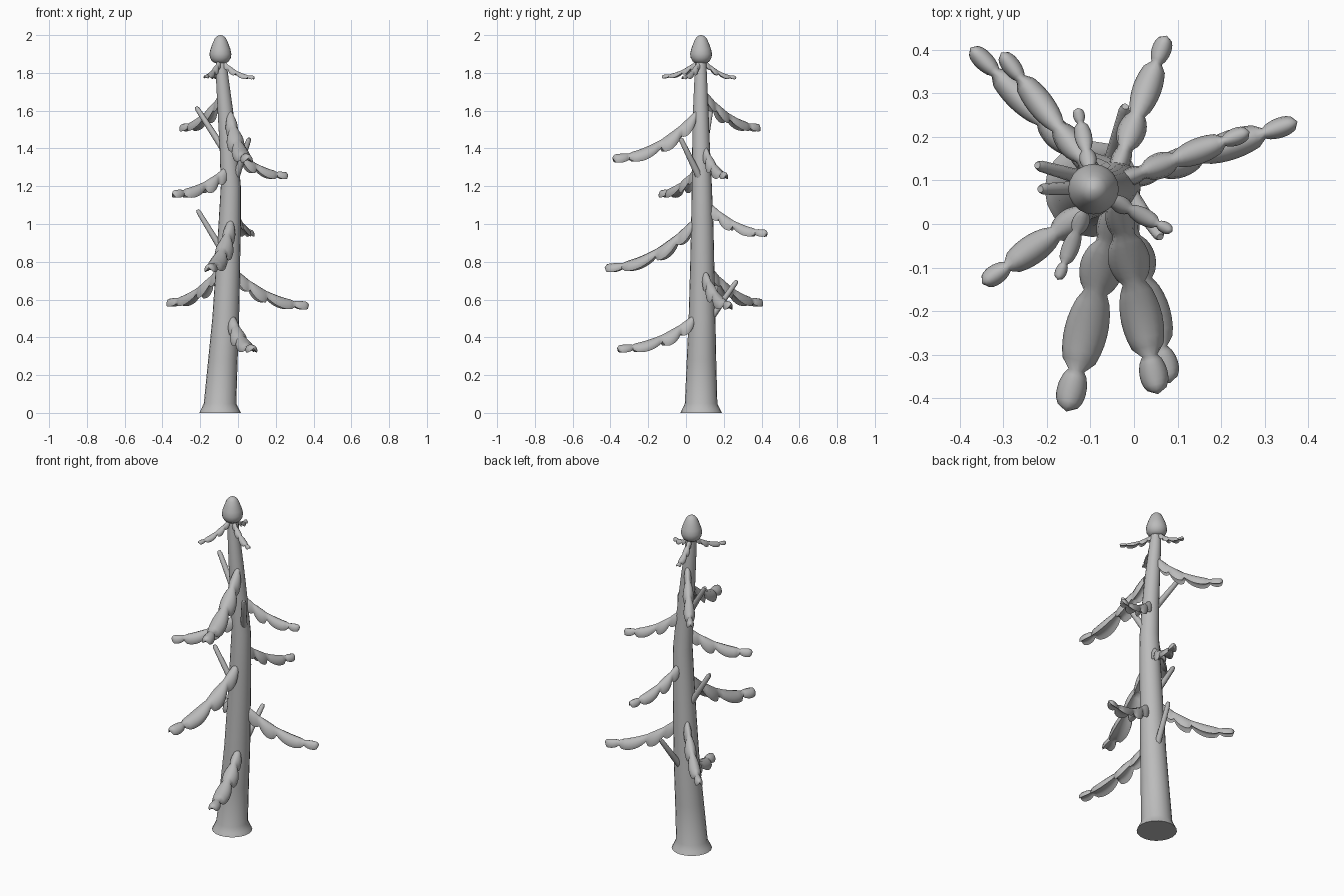
import bpy, bmesh, math
from mathutils import Vector

old = bpy.data.objects.get("Cube")
if old:
    bpy.data.objects.remove(old, do_unlink=True)

grey = bpy.data.materials.new("plain_grey")
grey.use_nodes = True
grey.diffuse_color = (0.5, 0.5, 0.5, 1)
grey.node_tree.nodes["Principled BSDF"].inputs["Base Color"].default_value = (0.5, 0.5, 0.5, 1)


def loft(name, rings, angle=50):
    """Skin a list of equal-sized point rings and cap both ends."""
    bm = bmesh.new()
    rows = [[bm.verts.new(p) for p in ring] for ring in rings]
    n = len(rows[0])
    for a, b in zip(rows, rows[1:]):
        for i in range(n):
            j = (i + 1) % n
            bm.faces.new((a[i], a[j], b[j], b[i]))
    bm.faces.new(rows[0][::-1])
    bm.faces.new(rows[-1])
    bmesh.ops.recalc_face_normals(bm, faces=bm.faces[:])
    mesh = bpy.data.meshes.new(name)
    bm.to_mesh(mesh)
    bm.free()
    mesh.materials.append(grey)
    obj = bpy.data.objects.new(name, mesh)
    bpy.context.collection.objects.link(obj)
    bpy.ops.object.select_all(action='DESELECT')
    obj.select_set(True)
    bpy.context.view_layer.objects.active = obj
    bpy.ops.object.shade_smooth_by_angle(angle=math.radians(angle))
    return obj


def circle(centre, radius, axis=Vector((0, 0, 1)), n=20):
    q = axis.to_track_quat('Z', 'Y')
    return [Vector(centre) + q @ Vector((radius * math.cos(a), radius * math.sin(a), 0))
            for a in (math.tau * i / n for i in range(n))]


# Leaning trunk with a flared foot
trunk = [(-.095, .08, 0, .11), (-.095, .08, .02, .1), (-.095, .08, .05, .086),
         (-.08, .082, .28, .078), (-.065, .085, .5, .071), (-.053, .086, .78, .064),
         (-.044, .086, 1.0, .059), (-.038, .084, 1.2, .053), (-.05, .08, 1.4, .047),
         (-.067, .078, 1.6, .041), (-.084, .078, 1.78, .033), (-.092, .08, 1.9, .026)]
loft("trunk", [circle((x, y, z), r) for x, y, z, r in trunk])

# Egg-shaped cap on the tip
cap = [(1.852, .03), (1.862, .045), (1.88, .055), (1.9, .058), (1.925, .053),
       (1.955, .042), (1.98, .031), (1.992, .021), (1.998, .01), (2.0, .002)]
loft("treetop_cap", [circle((-.093, .08, z), r) for z, r in cap])

# Bough cross-section: domed top, drooping edges, hollow underside
half = [(.5, -.1), (.85, -.38), (1, -.75), (.88, -1), (.45, -.8)]
SECTION = [(0, 0)] + half + [(0, -.7)] + [(-u, v) for u, v in reversed(half)]
# Lobes along a bough: start, end, width factor, depth factor
LOBES = [(0, .18, .7, 1.0), (.18, .42, 1, 1.0), (.42, .8, 1, .75), (.8, 1, .68, .55)]


def bough(name, start, tip, width, depth):
    start, tip = Vector(start), Vector(tip)
    run = tip - start
    side = Vector((-run.y, run.x, 0)).normalized()
    rings = []
    for k, (t0, t1, wf, df) in enumerate(LOBES):
        last = k == len(LOBES) - 1
        steps = 8
        for i in range(steps + (1 if last else 0)):
            u = i / steps
            t = t0 + (t1 - t0) * u
            bulge = max(math.sin(math.pi * u), 0) ** .7
            low = .55
            if last and u > .5:
                low = .55 * math.sqrt(max(1 - (2 * u - 1) ** 2, .002))
            w = width * wf * (low + (1 - low) * bulge)
            d = depth * df * (low + .1 + (.9 - low) * bulge)
            if last and u > .5:
                d = depth * df * math.sqrt(max(1 - (2 * u - 1) ** 4, .004))
            p = start + run * t
            p.z = start.z + run.z * (1 - (1 - t) ** 2) - (depth * df - d) * (.4 if last else .1)
            rings.append([p + side * (a * w) + Vector((0, 0, b * d)) for a, b in SECTION])
    return loft(name, rings, 60)


BOUGHS = {
    "lower_left_bough": ((-.01, .1, .76), (.375, .235, .59), .034, .08),
    "upper_left_bough": ((-.03, .1, 1.42), (.265, .212, 1.275), .03, .07),
    "middle_back_bough": ((-.04, .12, 1.12), (.075, .432, .97), .033, .07),
    "lower_back_bough": ((-.09, .12, .79), (-.375, .405, .605), .033, .08),
    "upper_back_bough": ((-.08, .1, 1.71), (-.305, .393, 1.53), .031, .075),
    "middle_right_bough": ((-.06, .06, 1.31), (-.348, -.137, 1.18), .034, .075),
    "middle_front_bough": ((-.04, .04, 1.03), (-.155, -.43, .79), .05, .085),
    "upper_front_bough": ((-.04, .05, 1.6), (.055, -.39, 1.37), .048, .085),
    "lower_front_bough": ((-.03, .04, .52), (.082, -.365, .36), .046, .075),
    "crown_left_bough": ((-.08, .07, 1.87), (.088, -.017, 1.785), .02, .035),
    "crown_front_bough": ((-.1, .06, 1.87), (-.175, -.128, 1.79), .02, .035),
    "crown_back_bough": ((-.095, .1, 1.87), (-.13, .266, 1.785), .02, .035),
}
for name, spec in BOUGHS.items():
    bough(name, *spec)

# Bare rising twigs
TWIGS = {
    "upper_right_twig": ((-.06, .09, 1.37), (-.222, .135, 1.62)),
    "middle_right_twig": ((-.06, .085, .82), (-.215, .08, 1.075)),
    "upper_left_twig": ((-.01, .07, 1.25), (.06, -.03, 1.455)),
    "lower_back_twig": ((-.06, .11, .47), (-.02, .27, .7)),
}
for name, (a, b) in TWIGS.items():
    a, b = Vector(a), Vector(b)
    axis = b - a
    loft(name, [circle(a.lerp(b, t), r, axis, 10)
                for t, r in ((0, .019), (.5, .016), (.95, .013), (1, .008))])
